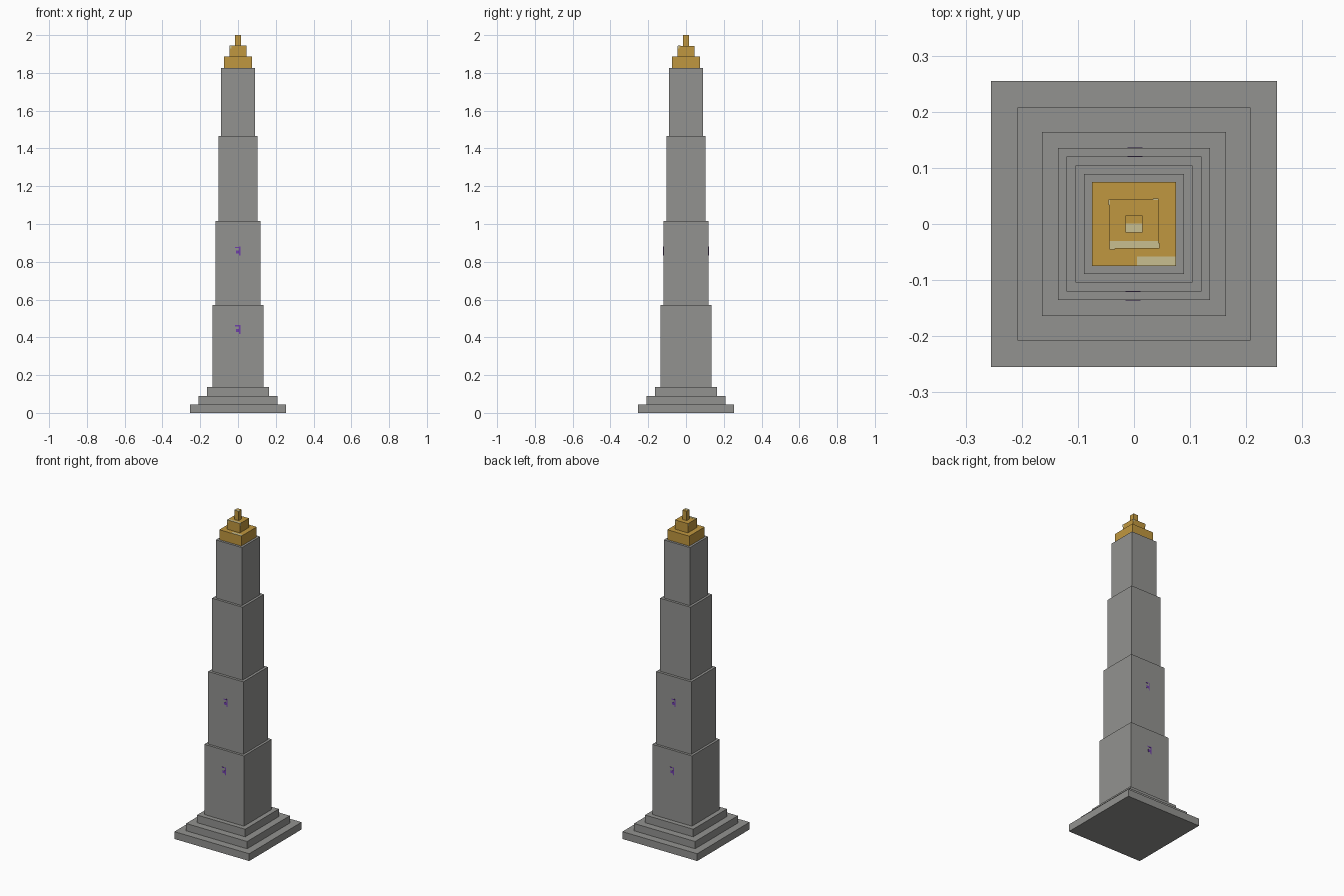
import bpy
from math import pi
from mathutils import Matrix

cube = bpy.data.objects.get("Cube")
if cube:
    bpy.data.objects.remove(cube, do_unlink=True)


def material(name, rgb):
    m = bpy.data.materials.new(name)
    m.use_nodes = True
    m.diffuse_color = (*rgb, 1)
    m.node_tree.nodes["Principled BSDF"].inputs["Base Color"].default_value = (*rgb, 1)
    return m


stone = material("grey stone", (0.29, 0.29, 0.28))
gold = material("gold", (0.53, 0.31, 0.05))
pale = material("pale gold", (0.58, 0.52, 0.28))
purple = material("purple paint", (0.16, 0.05, 0.40))


def box(name, lo, hi, mat, turn=0):
    """Box between two corners, turned about the vertical axis."""
    bpy.ops.mesh.primitive_cube_add(size=1)
    ob = bpy.context.object
    ob.name = name
    size = [b - a for a, b in zip(lo, hi)]
    mid = [(a + b) / 2 for a, b in zip(lo, hi)]
    ob.data.transform(Matrix.Rotation(turn, 4, "Z") @ Matrix.Translation(mid)
                      @ Matrix.Diagonal((*size, 1)))
    ob.data.materials.append(mat)
    return ob


# Stacked square tiers: name, half width, top height, material
tiers = [
    ("base_step_lower", 0.255, 0.045, stone),
    ("base_step_middle", 0.208, 0.09, stone),
    ("base_step_upper", 0.164, 0.137, stone),
    ("shaft_lower", 0.135, 0.57, stone),
    ("shaft_middle", 0.12, 1.017, stone),
    ("shaft_upper", 0.104, 1.467, stone),
    ("shaft_top", 0.089, 1.825, stone),
    ("crown_lower", 0.075, 1.886, gold),
    ("crown_upper", 0.044, 1.943, gold),
    ("finial", 0.015, 2.0, gold),
]
bottom = 0
for name, half, top, mat in tiers:
    box(name, (-half, -half, bottom), (half, half, top), mat)
    bottom = top

# Pale strips on the crown ledges and finial
skin = 0.001
box("ledge_strip_lower", (0.005, -0.074, 1.886), (0.074, -0.058, 1.886 + skin), pale)
box("ledge_strip_upper", (-0.044, -0.043, 1.943), (0.044, -0.03, 1.943 + skin), pale)
box("finial_strip", (-0.015, -0.015, 2 - skin), (0.015, 0.001, 2 + skin / 2), pale)

# Small pale corner patch on each side of the upper crown
for i in range(4):
    box("crown_patch", (-0.044, -0.044 - skin, 1.928), (-0.034, -0.043, 1.943),
        pale, i * pi / 2)

# Small painted ornaments on the front and back of two shaft tiers
for side, turn in (("front", 0), ("back", pi)):
    for half, z in ((0.135, 0.44), (0.12, 0.855)):
        y0, y1 = -half - skin, -half + skin
        box(side + "_ornament_stem", (0.006, y0, z - 0.022), (0.012, y1, z + 0.025), purple, turn)
        box(side + "_ornament_cap", (-0.015, y0, z + 0.018), (0.004, y1, z + 0.024), purple, turn)
        box(side + "_ornament_block", (-0.011, y0, z - 0.012), (0.006, y1, z + 0.004), purple, turn)
